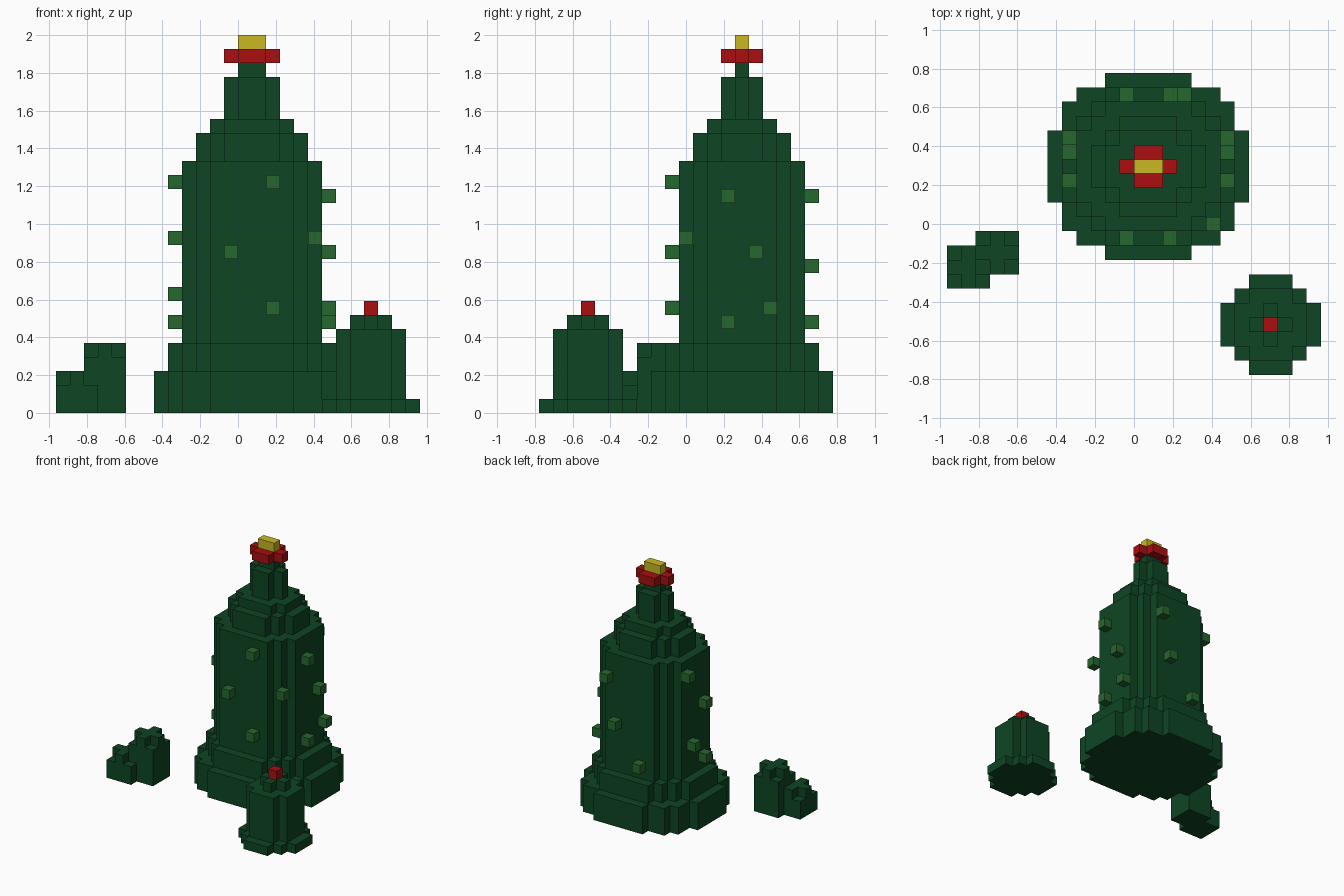
import bpy, bmesh

if "Cube" in bpy.data.objects:
    bpy.data.objects.remove(bpy.data.objects["Cube"])

V = 2 / 27                 # edge of one block
X0, Y0 = -13 * V, -10.5 * V  # lower-left corner of the block grid


def material(name, rgb):
    m = bpy.data.materials.new(name)
    m.diffuse_color = (*rgb, 1)
    m.use_nodes = True
    m.node_tree.nodes["Principled BSDF"].inputs["Base Color"].default_value = m.diffuse_color
    return m


DARK = material("dark green", (0.0045, 0.060, 0.0175))
LIGHT = material("light green", (0.0194, 0.135, 0.0275))
RED = material("red", (0.40, 0.0044, 0.0052))
YELLOW = material("yellow", (0.59, 0.48, 0.016))


def finish(bm, name, mat):
    bmesh.ops.recalc_face_normals(bm, faces=bm.faces)
    for v in bm.verts:
        v.co = (X0 + v.co.x * V, Y0 + v.co.y * V, v.co.z * V)
    mesh = bpy.data.meshes.new(name)
    bm.to_mesh(mesh)
    bm.free()
    mesh.materials.append(mat)
    ob = bpy.data.objects.new(name, mesh)
    bpy.context.collection.objects.link(ob)


def prism(bm, pts, z0, z1):
    """Extrude a flat outline from z0 to z1."""
    face = bm.faces.new([bm.verts.new((x, y, z0)) for x, y in pts])
    top = bmesh.ops.extrude_face_region(bm, geom=[face], use_keep_orig=True)
    for v in top["geom"]:
        if isinstance(v, bmesh.types.BMVert):
            v.co.z = z1


def stepped(halves):
    """Stepped round outline; halves = half width of each row from the middle out."""
    quad = []
    for d, h in enumerate(halves):
        if d == 0 or h != halves[d - 1]:
            if d:
                quad += [(halves[d - 1], d - .5), (h, d - .5)]
    quad.append((halves[-1], len(halves) - .5))
    left = [(-x, y) for x, y in reversed(quad)]
    upper = quad + left
    return upper + [(-x, -y) for x, y in upper]


def tiers(name, mat, cx, cy, levels):
    bm = bmesh.new()
    for z0, z1, halves in levels:
        prism(bm, [(cx + x, cy + y) for x, y in stepped(halves)], z0, z1)
    finish(bm, name, mat)


def blocks(name, mat, boxes):
    bm = bmesh.new()
    for x0, x1, y0, y1, z0, z1 in boxes:
        prism(bm, [(x0, y0), (x1, y0), (x1, y1), (x0, y1)], z0, z1)
    finish(bm, name, mat)


# Large plant: tiered column with flower on top
CX, CY = 14, 14.5
tiers("large_column", DARK, CX, CY, [
    (0, 3, [7, 7, 7, 6, 6, 5, 3]),
    (3, 5, [6, 6, 6, 5, 4, 3]),
    (5, 18, [5, 5, 5, 4, 3]),
    (18, 20, [4, 4, 3, 2]),
    (20, 21, [3, 3, 2]),
    (21, 24, [2, 1]),
    (24, 25, [1])])
tiers("large_flower_petals", RED, CX, CY, [(25, 26, [2, 1])])
tiers("large_flower_centre", YELLOW, CX, CY, [(26, 27, [1])])

# Spines scattered over the column (block column, row, layer)
spines = [(12, 9, 11), (15, 9, 16), (15, 9, 7), (18, 10, 12),      # front
          (19, 13, 15), (19, 15, 11), (19, 16, 7), (19, 13, 6),    # right
          (8, 16, 16), (8, 13, 12), (8, 15, 8), (8, 13, 6),        # left
          (16, 19, 15), (15, 19, 10), (12, 19, 6)]                 # back
blocks("spines", LIGHT, [(i, i + 1, j, j + 1, k, k + 1) for i, j, k in spines])

# Small plant with bud
tiers("small_column", DARK, 22.5, 3.5, [
    (0, 1, [3.5, 3.5, 2.5, 1.5]),
    (1, 6, [2.5, 2.5, 1.5]),
    (6, 7, [1.5, .5])])
tiers("small_bud", RED, 22.5, 3.5, [(7, 8, [.5])])

# Two joined shrubs with notched top corners
blocks("shrub_low", DARK, [(0, 3, 6, 9, 0, 2)])
tiers("shrub_low_top", DARK, 1.5, 7.5, [(2, 3, [1.5, .5])])
blocks("shrub_tall", DARK, [(2, 5, 7, 10, 0, 4)])
tiers("shrub_tall_top", DARK, 3.5, 8.5, [(4, 5, [1.5, .5])])
